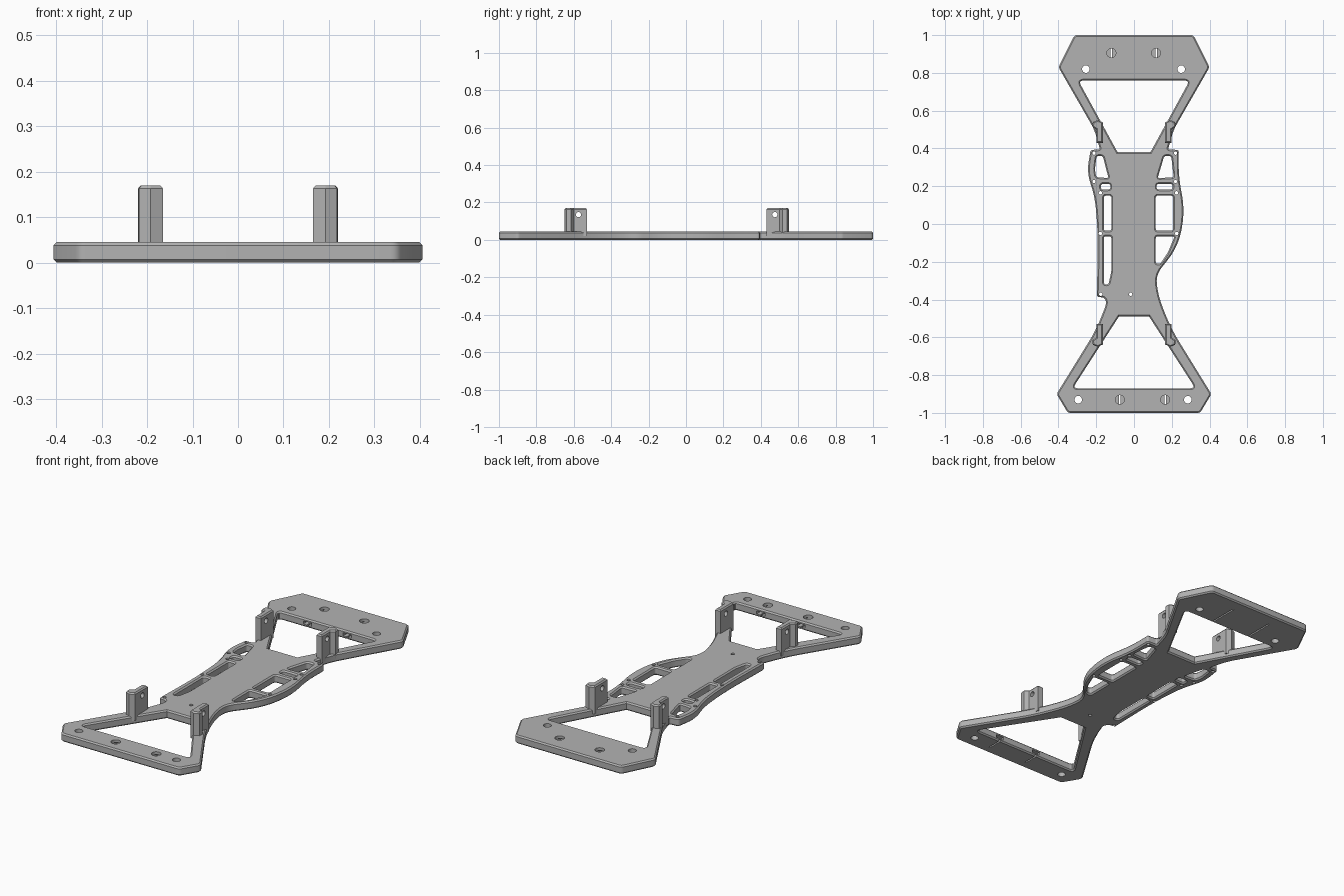
import bpy
import bmesh
import math
from mathutils import Matrix, Vector

THICK = 0.045      # plate thickness
CHAMFER = 0.007

cube = bpy.data.objects.get("Cube")
if cube:
    bpy.data.objects.remove(cube, do_unlink=True)

grey = bpy.data.materials.new("mid_grey")
grey.use_nodes = True
grey.diffuse_color = (0.45, 0.45, 0.45, 1)
grey.node_tree.nodes["Principled BSDF"].inputs["Base Color"].default_value = grey.diffuse_color


def add_object(name, mesh):
    obj = bpy.data.objects.new(name, mesh)
    bpy.context.scene.collection.objects.link(obj)
    return obj


def mesh_from_bmesh(name, bm):
    bmesh.ops.recalc_face_normals(bm, faces=bm.faces)
    mesh = bpy.data.meshes.new(name)
    bm.to_mesh(mesh)
    bm.free()
    return mesh


def rounded(points, default=0.0, steps=5):
    """Round each corner of a closed outline; a third value sets its trim length."""
    result = []
    for i, p in enumerate(points):
        here = Vector(p[:2])
        trim = p[2] if len(p) > 2 else default
        ends = []
        for other in (points[i - 1], points[(i + 1) % len(points)]):
            edge = Vector(other[:2]) - here
            ends.append(here + edge.normalized() * min(trim, edge.length * 0.48))
        if trim == 0:
            result.append(here)
            continue
        for k in range(steps + 1):
            t = k / steps
            result.append(ends[0] * (1 - t) ** 2 + here * 2 * t * (1 - t) + ends[1] * t ** 2)
    return result


def rect(x0, x1, y0, y1):
    return [(x0, y0), (x1, y0), (x1, y1), (x0, y1)]


def chamfered_plate(name, loops):
    """Filled curve with holes, given a chamfer all round."""
    curve = bpy.data.curves.new(name + "_outline", "CURVE")
    curve.dimensions = "2D"
    curve.fill_mode = "BOTH"
    curve.extrude = THICK / 2 - CHAMFER
    curve.bevel_depth = CHAMFER
    curve.bevel_resolution = 0
    curve.offset = -CHAMFER
    for loop in loops:
        spline = curve.splines.new("POLY")
        spline.points.add(len(loop) - 1)
        for point, co in zip(spline.points, loop):
            point.co = (co.x, co.y, 0, 1)
        spline.use_cyclic_u = True
    helper = add_object(name + "_outline", curve)
    deps = bpy.context.evaluated_depsgraph_get()
    source = bpy.data.meshes.new_from_object(helper.evaluated_get(deps))
    bm = bmesh.new()
    bm.from_mesh(source)
    bmesh.ops.remove_doubles(bm, verts=bm.verts, dist=0.0001)
    bmesh.ops.translate(bm, verts=bm.verts, vec=(0, 0, THICK / 2))
    bpy.data.objects.remove(helper, do_unlink=True)
    return add_object(name, mesh_from_bmesh(name, bm))


def add_cylinder(bm, centre, radius, depth, axis="Z"):
    turn = Matrix.Rotation(math.pi / 2, 4, "Y") if axis == "X" else Matrix()
    bmesh.ops.create_cone(bm, cap_ends=True, segments=24, radius1=radius, radius2=radius,
                          depth=depth, matrix=Matrix.Translation(centre) @ turn)


def add_box(bm, low, high):
    low, high = Vector(low), Vector(high)
    size = Matrix.Diagonal((*(high - low), 1))
    bmesh.ops.create_cube(bm, size=1, matrix=Matrix.Translation((low + high) / 2) @ size)


def cut(obj, bm):
    """Subtract a helper mesh and bake the result."""
    cutter = add_object("cutter", mesh_from_bmesh("cutter", bm))
    cutter.hide_render = True
    mod = obj.modifiers.new("cut", "BOOLEAN")
    mod.operation = "DIFFERENCE"
    mod.solver = "EXACT"
    mod.object = cutter
    deps = bpy.context.evaluated_depsgraph_get()
    baked = bpy.data.meshes.new_from_object(obj.evaluated_get(deps))
    obj.modifiers.clear()
    obj.data = baked
    bpy.data.objects.remove(cutter, do_unlink=True)


def finish(obj):
    obj.data.materials.clear()
    obj.data.materials.append(grey)
    bpy.ops.object.select_all(action="DESELECT")
    obj.select_set(True)
    bpy.context.view_layer.objects.active = obj
    bpy.ops.object.shade_smooth_by_angle(angle=math.radians(25))


# Chassis outline: rear bar, bulged left rail, front bar, slim right rail
outline = [
    (-0.315, 1), (0.315, 1), (0.4, 0.83), (0.21, 0.5, 0.04), (0.18, 0.395, 0.01),
    (0.237, 0.392, 0.01), (0.236, 0.25, 0.08), (0.27, 0.07, 0.16), (0.235, -0.12, 0.1),
    (0.115, -0.27, 0.05), (0.13, -0.39, 0.1), (0.2, -0.56, 0.08), (0.41, -0.9), (0.35, -1),
    (-0.35, -1), (-0.41, -0.9), (-0.2, -0.56, 0.08), (-0.145, -0.42, 0.03),
    (-0.155, -0.39, 0.015), (-0.197, -0.385, 0.01), (-0.19, -0.08, 0.12), (-0.205, 0.14, 0.1),
    (-0.25, 0.27, 0.08), (-0.23, 0.392, 0.015), (-0.18, 0.395, 0.01), (-0.21, 0.5, 0.04),
    (-0.4, 0.83),
]
loops = [rounded(outline, 0.015)]

# Large trapezoid openings behind the end bars
for wide, y_wide, narrow, y_narrow in ((0.295, 0.76, 0.087, 0.38), (0.325, -0.87, 0.08, -0.49)):
    loops.append(rounded([(-wide, y_wide, 0.03), (wide, y_wide, 0.03),
                          (narrow, y_narrow, 0), (-narrow, y_narrow, 0)]))

# Openings in the side rails
rail_openings = [
    [(-0.198, 0.36), (-0.165, 0.36), (-0.135, 0.243), (-0.2, 0.248), (-0.207, 0.29)],
    rect(-0.175, -0.125, 0.183, 0.212),
    rect(-0.16, -0.12, -0.035, 0.15),
    [(-0.16, -0.065), (-0.12, -0.065), (-0.12, -0.25), (-0.135, -0.32), (-0.16, -0.32)],
    [(0.125, 0.243), (0.16, 0.36), (0.197, 0.36), (0.21, 0.247)],
    rect(0.12, 0.205, 0.183, 0.212),
    rect(0.115, 0.207, -0.035, 0.15),
    [(0.115, -0.065), (0.215, -0.065), (0.18, -0.15), (0.14, -0.21), (0.115, -0.21)],
]
loops += [rounded(opening, 0.012) for opening in rail_openings]
chassis = chamfered_plate("chassis_plate", loops)

# Through holes: four mounting holes and the small screw holes
holes = bmesh.new()
for x, y in ((-0.295, -0.93), (0.285, -0.93), (-0.255, 0.82), (0.25, 0.82)):
    add_cylinder(holes, (x, y, 0), 0.02, 0.2)
for x, y in ((-0.212, 0.375), (-0.212, 0.225), (-0.178, 0.165), (-0.178, -0.05),
             (-0.176, -0.372), (-0.018, -0.372), (0.22, 0.375), (0.22, 0.225),
             (0.225, 0.165), (0.226, -0.05)):
    add_cylinder(holes, (x, y, 0), 0.009, 0.2)
cut(chassis, holes)

# Blind holes, side slots leading to them and narrow slits underneath
sockets, slots, slits = bmesh.new(), bmesh.new(), bmesh.new()
for x, y, inner in ((-0.12, 0.905, 0.75), (0.117, 0.905, 0.75),
                    (-0.075, -0.93, -0.86), (0.165, -0.93, -0.86)):
    add_cylinder(sockets, (x, y, 0.07), 0.024, 0.1)
    end = y + math.copysign(0.025, y)
    low, high = min(inner, end), max(inner, end)
    add_box(slots, (x - 0.024, low, 0.014), (x + 0.024, high, 0.031))
    add_box(slits, (x - 0.004, low, -0.01), (x + 0.004, high, 0.016))
for group in (sockets, slots, slits):
    cut(chassis, group)
finish(chassis)

# Upright posts: a flat wall with an angled flange at the outer end
section = [(0.165, -0.53), (0.198, -0.53), (0.198, -0.6), (0.22, -0.615),
           (0.218, -0.64), (0.192, -0.65), (0.165, -0.638)]


def make_post(name, side, rear):
    bm = bmesh.new()
    ring = [bm.verts.new((side * x, -y - 0.1 if rear else y, 0.02)) for x, y in section]
    base = bm.faces.new(ring)
    made = bmesh.ops.extrude_face_region(bm, geom=[base], use_keep_orig=True)["geom"]
    bmesh.ops.translate(bm, verts=[v for v in made if isinstance(v, bmesh.types.BMVert)],
                        vec=(0, 0, 0.143))
    bmesh.ops.recalc_face_normals(bm, faces=bm.faces)
    top = max(bm.faces, key=lambda f: f.calc_center_median().z)
    bmesh.ops.inset_region(bm, faces=[top], thickness=0.006, use_even_offset=True)
    bmesh.ops.translate(bm, verts=top.verts, vec=(0, 0, 0.007))
    post = add_object(name, mesh_from_bmesh(name, bm))
    pin = bmesh.new()
    add_cylinder(pin, (side * 0.18, 0.475 if rear else -0.575, 0.135), 0.014, 0.2, "X")
    cut(post, pin)
    finish(post)


for side, side_name in ((1, "left"), (-1, "right")):
    make_post("front_" + side_name + "_post", side, False)
    make_post("rear_" + side_name + "_post", side, True)
